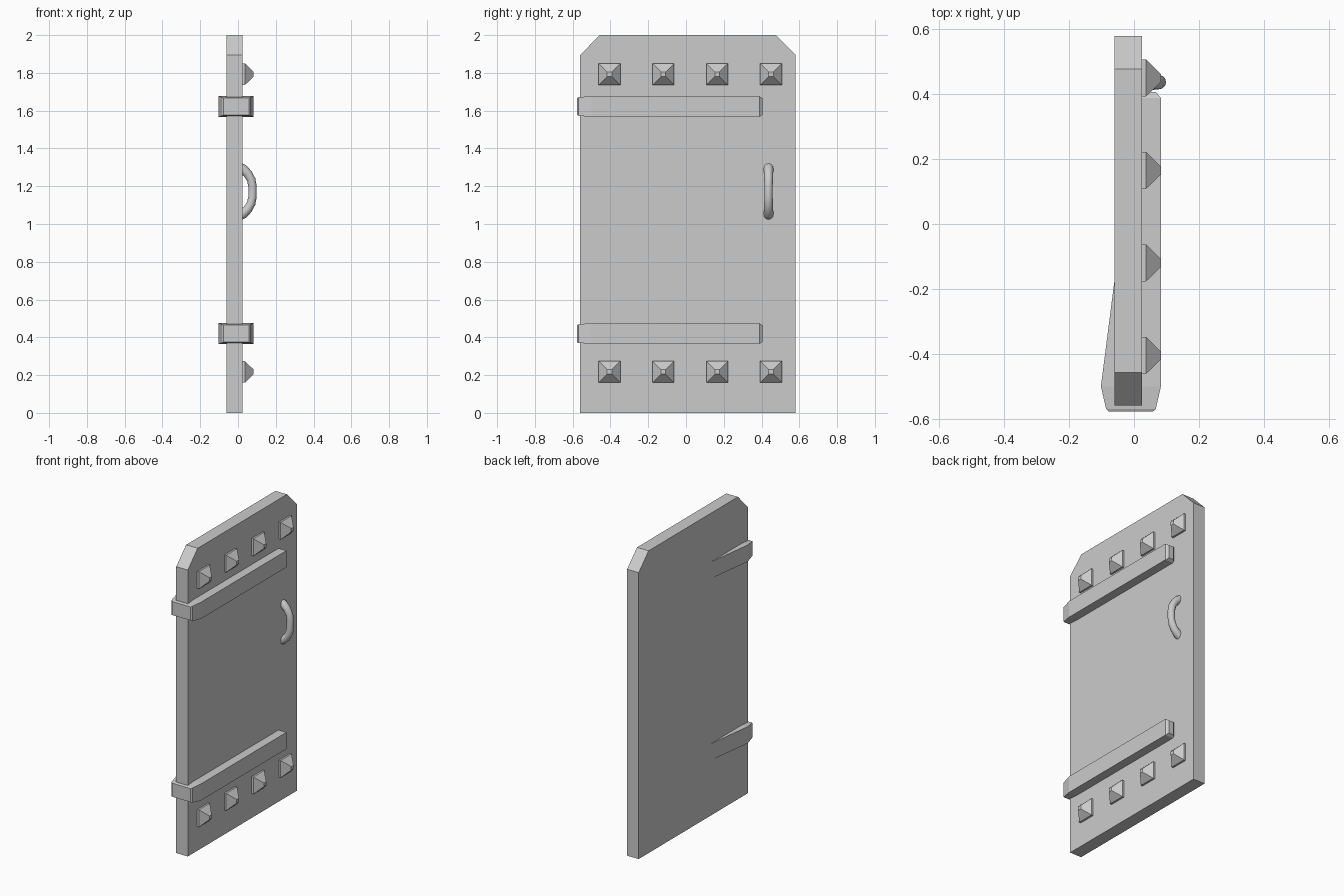
import bpy, bmesh, math
from mathutils import Vector

if "Cube" in bpy.data.objects:
    bpy.data.objects.remove(bpy.data.objects["Cube"])

grey = bpy.data.materials.new("plain grey")
grey.diffuse_color = (0.6, 0.6, 0.6, 1)
grey.use_nodes = True
grey.node_tree.nodes["Principled BSDF"].inputs["Base Color"].default_value = grey.diffuse_color


def loft(name, rings, smooth=False):
    """Join rings of points with quads and cap both ends."""
    bm = bmesh.new()
    rows = [[bm.verts.new(p) for p in ring] for ring in rings]
    n = len(rows[0])
    for a, b in zip(rows, rows[1:]):
        for i in range(n):
            j = (i + 1) % n
            bm.faces.new((a[i], a[j], b[j], b[i]))
    bm.faces.new(rows[0])
    bm.faces.new(rows[-1])
    bmesh.ops.recalc_face_normals(bm, faces=bm.faces)
    for f in bm.faces:
        f.smooth = smooth and len(f.verts) == 4
    mesh = bpy.data.meshes.new(name)
    bm.to_mesh(mesh)
    bm.free()
    mesh.materials.append(grey)
    obj = bpy.data.objects.new(name, mesh)
    bpy.context.collection.objects.link(obj)
    return obj


# Door slab with clipped top corners
outline = [(-0.56, 0), (0.58, 0), (0.58, 1.895), (0.477, 2), (-0.457, 2), (-0.56, 1.895)]
loft("door_slab", [[(x, y, z) for y, z in outline] for x in (-0.06, 0.025)])

# Hinge straps wrapping the hinge edge: y, x min, x max, half height
sections = [(-0.578, -0.078, 0.058, 0.045), (-0.57, -0.086, 0.067, 0.049),
            (-0.50, -0.102, 0.083, 0.055), (0.388, 0.012, 0.083, 0.055),
            (0.406, 0.036, 0.068, 0.043)]
for label, zc in (("lower", 0.42), ("upper", 1.622)):
    loft(label + "_hinge_strap",
         [[(x0, y, zc - h), (x1, y, zc - h), (x1, y, zc + h), (x0, y, zc + h)]
          for y, x0, x1, h in sections])

# Pyramid studs: x, half size
for label, zc in (("lower", 0.217), ("upper", 1.793)):
    for k in range(4):
        yc = -0.405 + k * 0.285
        loft(f"{label}_stud_{k + 1}",
             [[(x, yc + a * h, zc + b * h) for a, b in ((-1, -1), (1, -1), (1, 1), (-1, 1))]
              for x, h in ((0.015, 0.057), (0.037, 0.057), (0.083, 0.012))])

# Curved pull handle: x, z offset, radius
half = [(0.005, 0.128, 0.027), (0.026, 0.119, 0.026), (0.052, 0.094, 0.024),
        (0.07, 0.062, 0.023), (0.077, 0.028, 0.022)]
path = [(x, -z, r) for x, z, r in half] + half[::-1]
rings = []
for i, (x, z, r) in enumerate(path):
    a, b = path[max(i - 1, 0)], path[min(i + 1, len(path) - 1)]
    t = Vector((b[0] - a[0], 0, b[1] - a[1])).normalized()
    side = Vector((0, 1, 0))
    normal = t.cross(side)
    centre = Vector((x, 0.437, 1.172 + z))
    rings.append([centre + r * (math.cos(u) * side + math.sin(u) * normal)
                  for u in (2 * math.pi * k / 12 for k in range(12))])
loft("pull_handle", rings, smooth=True)
